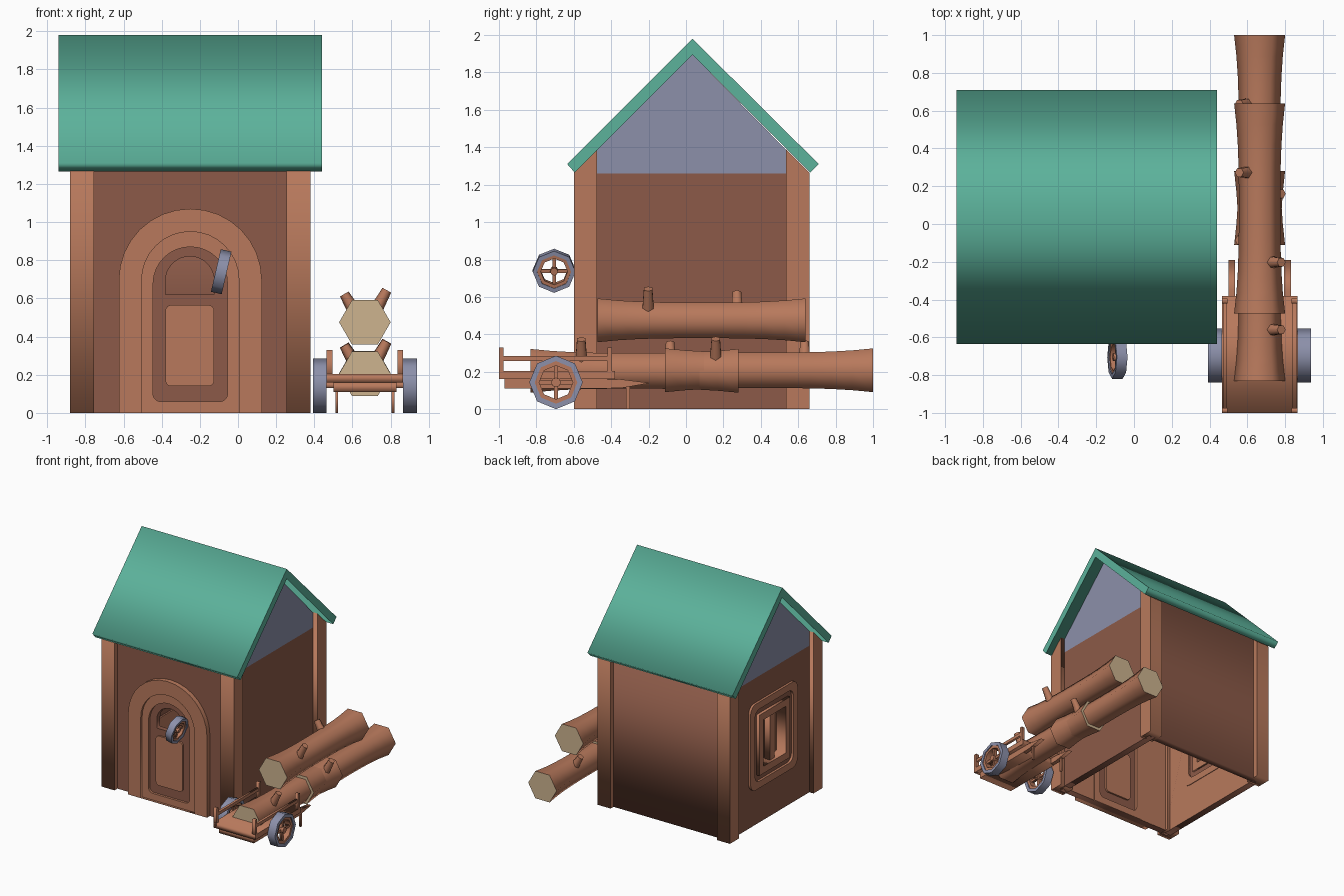
import bpy, bmesh, math
from mathutils import Matrix, Vector

cube = bpy.data.objects.get("Cube")
if cube:
    bpy.data.objects.remove(cube)


def material(name, *srgb):
    m = bpy.data.materials.new(name)
    m.use_nodes = True
    col = [((c / 255 + 0.055) / 1.055) ** 2.4 for c in srgb] + [1]
    m.diffuse_color = col
    m.node_tree.nodes["Principled BSDF"].inputs["Base Color"].default_value = col
    return m


TIMBER = material("light timber", 184, 121, 92)
PLANK = material("dark plank", 140, 90, 72)
SLATE = material("slate blue", 140, 144, 170)
GREEN = material("green roof", 92, 178, 155)
CUT = material("cut wood", 205, 179, 143)


def add(name, mesh, *mats, smooth=None):
    for m in mats:
        mesh.materials.append(m)
    if smooth:
        mesh.shade_smooth()
        mesh.set_sharp_from_angle(angle=math.radians(smooth))
    obj = bpy.data.objects.new(name, mesh)
    bpy.context.collection.objects.link(obj)
    return obj


def prism(name, axis, a, b, mat, *outlines, smooth=None):
    """Extrude an outline, with any holes, from a to b along the X or Y axis."""
    curve = bpy.data.curves.new(name, "CURVE")
    curve.dimensions, curve.fill_mode = "2D", "BOTH"
    curve.extrude = abs(b - a) / 2
    for pts in outlines:
        s = curve.splines.new("POLY")
        s.points.add(len(pts) - 1)
        for p, (u, v) in zip(s.points, pts):
            p.co = (u, v, 0, 1)
        s.use_cyclic_u = True
    tmp = bpy.data.objects.new(name, curve)
    bpy.context.collection.objects.link(tmp)
    graph = bpy.context.evaluated_depsgraph_get()
    mesh = bpy.data.meshes.new_from_object(tmp.evaluated_get(graph))
    bpy.data.objects.remove(tmp)
    mesh.materials.clear()
    mid = (a + b) / 2
    bm = bmesh.new()
    bm.from_mesh(mesh)
    for v in bm.verts:
        x, y, z = v.co
        v.co = (z + mid, x, y) if axis == "X" else (x, z + mid, y)
    bmesh.ops.remove_doubles(bm, verts=bm.verts, dist=0.0001)
    bmesh.ops.recalc_face_normals(bm, faces=bm.faces)
    bm.to_mesh(mesh)
    bm.free()
    return add(name, mesh, mat, smooth=smooth)


def rounded(u0, u1, v0, v1, low=0, top=0):
    """Rectangle with rounded lower and upper corners; a large top makes an arch."""
    pts = []
    for u, v, r, start in ((u1, v0, low, -90), (u1, v1, top, 0),
                           (u0, v1, top, 90), (u0, v0, low, 180)):
        cu = u - r if u == u1 else u + r
        cv = v - r if v == v1 else v + r
        steps = 8 if r else 0
        for i in range(steps + 1):
            t = math.radians(start + 90 * i / max(steps, 1))
            pts.append((cu + r * math.cos(t), cv + r * math.sin(t)))
    return pts


def ngon(r, n):
    return [(r * math.sin(math.tau * i / n), r * math.cos(math.tau * i / n)) for i in range(n)]


def box(name, x, y, z, mat):
    return prism(name, "X", *x, mat, rounded(*y, *z))


# House shell
HX, HY = -0.25, 0.03
WALL = 1.265
door_arch = rounded(-0.505, 0.005, 0.003, 0.95, 0, 0.254)
window_hole = rounded(HY - 0.26, HY + 0.26, 0.37, 0.99, 0.06, 0.06)
front = prism("front_wall", "Y", -0.56, -0.5, PLANK, rounded(-0.82, 0.32, 0, 1.3), door_arch)
box("back_wall", (-0.82, 0.32), (0.56, 0.62), (0, 1.3), PLANK)
side = prism("window_wall", "X", -0.84, -0.78, PLANK, rounded(-0.54, 0.6, 0, 1.26), window_hole)
box("plain_wall", (0.28, 0.34), (-0.54, 0.6), (0, 1.26), PLANK)

# Light lining on the room side of the two walls with openings
for wall, direction in ((front, Vector((0, 1, 0))), (side, Vector((1, 0, 0)))):
    wall.data.materials.append(TIMBER)
    for f in wall.data.polygons:
        f.material_index = int(f.normal.dot(direction) > 0.9 and f.center.dot(direction) > -0.79
                               and f.area > 0.002)

# Corner posts cut to the roof slope, and gables
for x0 in (-0.88, 0.255):
    for s, end in ((1, "front"), (-1, "back")):
        outline = [(HY - s * d, z) for d, z in ((0.63, 0), (0.505, 0), (0.505, 1.39), (0.63, WALL))]
        prism(f"{end}_post", "X", x0, x0 + 0.125, TIMBER, outline)
for x0 in (-0.84, 0.28):
    prism("gable", "X", x0, x0 + 0.06, SLATE,
          [(HY - 0.6, 1.26), (HY + 0.6, 1.26), (HY + 0.6, 1.29), (HY, 1.9), (HY - 0.6, 1.29)])

# Roof
prism("roof", "X", -0.94, 0.44, GREEN,
      [(-0.635, 1.31), (0.035, 1.98), (0.71, 1.31), (0.665, WALL), (0.035, 1.895), (-0.595, WALL)])

# Door
panel_arch = rounded(-0.445, -0.055, 0.06, 0.87, 0.04, 0.194)
light_arch = rounded(-0.38, -0.125, 0.62, 0.82, 0, 0.127)
prism("door_surround", "Y", -0.6, -0.5, TIMBER, rounded(-0.625, 0.125, 0, 1.07, 0, 0.374), door_arch)
prism("door_border", "Y", -0.58, -0.495, TIMBER, rounded(-0.505, 0.005, 0, 0.95, 0, 0.254), panel_arch)
prism("door_panel", "Y", -0.56, -0.515, PLANK, panel_arch, light_arch)
prism("door_raised_panel", "Y", -0.575, -0.5, TIMBER, rounded(-0.38, -0.125, 0.14, 0.565, 0.03, 0.03))

# Window
window_frame = rounded(HY - 0.21, HY + 0.21, 0.42, 0.94)
opening = rounded(HY - 0.15, HY + 0.15, 0.48, 0.88)
prism("window_trim", "X", -0.86, -0.775, TIMBER,
      rounded(HY - 0.32, HY + 0.32, 0.31, 1.05, 0.07, 0.07), window_hole)
prism("window_groove", "X", -0.84, -0.79, PLANK, window_hole, window_frame)
prism("window_frame", "X", -0.865, -0.775, TIMBER, window_frame, opening)
box("window_mullion", (-0.84, -0.79), (HY - 0.03, HY + 0.03), (0.48, 0.88), TIMBER)


# Wheels
def wheel(name, matrix):
    parts = [
        prism(name + "_rim", "X", -0.036, 0.036, SLATE, ngon(0.143, 8), ngon(0.114, 8), smooth=50),
        prism(name + "_felloe", "X", -0.028, 0.028, TIMBER, ngon(0.114, 8), ngon(0.09, 8)),
        prism(name + "_hub", "X", -0.03, 0.03, TIMBER, ngon(0.026, 8)),
        box(name + "_spoke", (-0.012, 0.012), (-0.1, 0.1), (-0.011, 0.011), TIMBER),
        box(name + "_spoke", (-0.012, 0.012), (-0.011, 0.011), (-0.1, 0.1), TIMBER)]
    for p in parts:
        p.matrix_world = matrix


CX = 0.665
for s in (-1, 1):
    wheel("cart_wheel", Matrix.Translation((CX + s * 0.236, -0.695, 0.143)))
wheel("door_wheel", Matrix.Translation((-0.088, -0.705, 0.74))
      @ Matrix.Rotation(math.radians(13), 4, "Y") @ Matrix.Scale(0.8, 4))

# Cart
box("cart_axle", (CX - 0.23, CX + 0.23), (-0.71, -0.68), (0.13, 0.16), TIMBER)
box("cart_bed", (CX - 0.2, CX + 0.2), (-1.0, -0.38), (0.16, 0.203), TIMBER)
box("cart_underboard", (CX - 0.165, CX + 0.165), (-0.97, -0.42), (0.11, 0.16), TIMBER)
for s in (-1, 1):
    def across(d0, d1):
        return sorted((CX + s * d0, CX + s * d1))
    for y in (-1.0, -0.42):
        box("cart_stake", across(0.17, 0.2), (y, y + 0.025), (0.16, 0.33), TIMBER)
    box("cart_rail", across(0.175, 0.195), (-0.98, -0.4), (0.258, 0.285), TIMBER)
    box("cart_leg", across(0.14, 0.155), (-0.32, -0.3), (0, 0.13), TIMBER)
    prism("cart_shaft", "X", *across(0.13, 0.165), TIMBER,
          [(-0.96, 0.11), (-0.96, 0.158), (-0.35, 0.16), (-0.19, 0.14), (-0.35, 0.112)])


# Logs with flared ends and branch stubs
def stub(base, tip):
    d = tip - base
    bm = bmesh.new()
    bmesh.ops.create_cone(bm, cap_ends=True, segments=6, radius1=0.036, radius2=0.026, depth=d.length,
                          matrix=Matrix.Translation((base + tip) / 2)
                          @ d.to_track_quat("Z", "Y").to_matrix().to_4x4())
    mesh = bpy.data.meshes.new("branch_stub")
    bm.to_mesh(mesh)
    bm.free()
    add("branch_stub", mesh, TIMBER, smooth=65)


def log(name, y, z, half=0.556, stations=10):
    bm = bmesh.new()
    rings = []
    for i in range(stations + 1):
        t = 2 * i / stations - 1
        r = 0.11 + 0.025 * abs(t) ** 3
        rings.append([bm.verts.new((CX + c, y + t * half, z + e)) for e, c in ngon(r, 6)])
    for lower, upper in zip(rings, rings[1:]):
        for k in range(6):
            bm.faces.new((lower[k], lower[k - 1], upper[k - 1], upper[k]))
    for ring in (rings[0], rings[-1]):
        bm.faces.new(ring).material_index = 1
    bmesh.ops.recalc_face_normals(bm, faces=bm.faces)
    mesh = bpy.data.meshes.new(name)
    bm.to_mesh(mesh)
    bm.free()
    add(name, mesh, TIMBER, CUT, smooth=65)
    centre = Vector((CX, y, z))
    stub(centre + Vector((0.05, -0.285, 0.05)), centre + Vector((0.115, -0.285, 0.168)))
    stub(centre + Vector((-0.05, 0.19, 0.05)), centre + Vector((-0.108, 0.19, 0.148)))


log("upper_log", 0.0825, 0.475)
log("front_lower_log", -0.275, 0.205)
log("back_lower_log", 0.444, 0.208)
